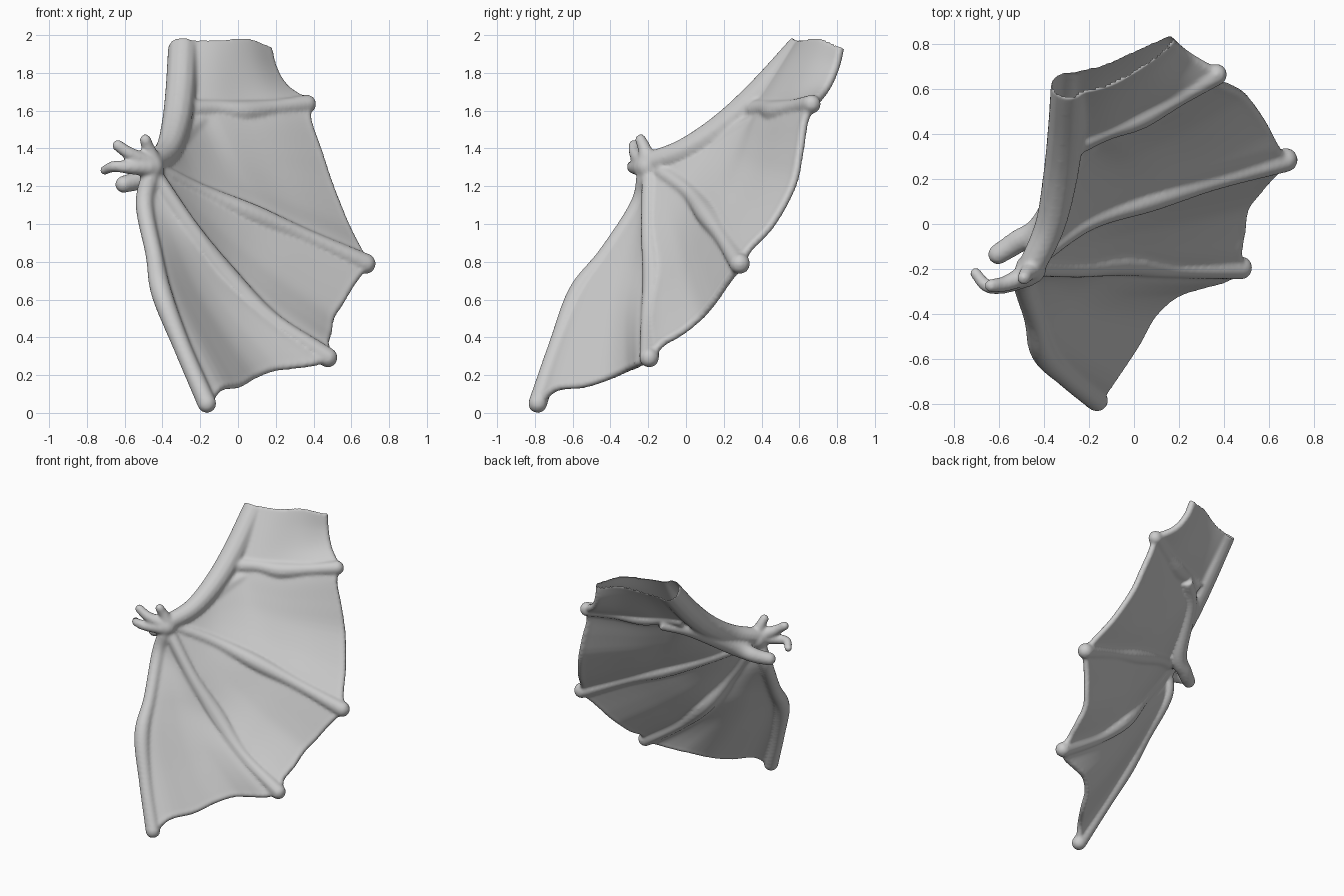
import bpy
import bmesh
from mathutils import Vector

cube = bpy.data.objects.get("Cube")
if cube:
    bpy.data.objects.remove(cube, do_unlink=True)

skin = bpy.data.materials.new("grey_skin")
skin.use_nodes = True
skin.diffuse_color = (0.6, 0.6, 0.6, 1)
skin.node_tree.nodes["Principled BSDF"].inputs["Base Color"].default_value = (0.6, 0.6, 0.6, 1)
parts = []


def smooth_path(points, t):
    """Catmull-Rom point at t in 0..1 along the control points."""
    p = [Vector(q) for q in points]
    p = [p[0] * 2 - p[1]] + p + [p[-1] * 2 - p[-2]]
    u = t * (len(points) - 1)
    i = min(int(u), len(points) - 2)
    f = u - i
    a, b, c, d = p[i:i + 4]
    return 0.5 * (2 * b + (c - a) * f + (2 * a - 5 * b + 4 * c - d) * f ** 2
                  + (3 * b - a - 3 * c + d) * f ** 3)


def add_object(name, data):
    obj = bpy.data.objects.new(name, data)
    bpy.context.collection.objects.link(obj)
    parts.append(obj)
    return obj


def knob(name, centre, radius):
    bpy.ops.mesh.primitive_uv_sphere_add(segments=16, ring_count=10, radius=radius, location=centre)
    bpy.context.object.name = name
    parts.append(bpy.context.object)


def bone(name, points, radii, round_tip=True):
    """Tapered round tube along a smooth path."""
    curve = bpy.data.curves.new(name, "CURVE")
    curve.dimensions = "3D"
    curve.bevel_depth = 1
    curve.bevel_resolution = 4
    curve.use_fill_caps = True
    spline = curve.splines.new("POLY")
    steps = 8 * (len(points) - 1)
    spline.points.add(steps)
    for i, point in enumerate(spline.points):
        t = i / steps
        point.co = (*smooth_path(points, t), 1)
        point.radius = smooth_path([(r, 0, 0) for r in radii], t).x
    add_object(name, curve)
    if round_tip:
        knob(name + "_tip", points[-1], radii[-1])


def sheet(name, place, thickness, weight=lambda s, t: 1, n=24):
    """Grid of points place(s, t), thickened by thickness * weight(s, t)."""
    grid = [(i / n, j / n) for j in range(n + 1) for i in range(n + 1)]
    w = n + 1
    faces = [(j * w + i, j * w + i + 1, j * w + i + w + 1, j * w + i + w)
             for j in range(n) for i in range(n)]
    mesh = bpy.data.meshes.new(name)
    mesh.from_pydata([place(*st) for st in grid], [], faces)
    obj = add_object(name, mesh)
    group = obj.vertex_groups.new(name="thickness")
    for k, st in enumerate(grid):
        group.add([k], weight(*st), "REPLACE")
    solid = obj.modifiers.new("thickness", "SOLIDIFY")
    solid.thickness = thickness
    solid.offset = 0
    solid.vertex_group = "thickness"


def web(name, low, high, edge):
    """Skin stretched from the wrist between two bones out to a free edge."""
    rim = [low[-1]] + edge + [high[-1]]

    def place(s, t):
        t = 0.04 + 0.96 * t
        flat = smooth_path(low, t).lerp(smooth_path(high, t), s)
        end = Vector(low[-1]).lerp(Vector(high[-1]), s)
        return flat + (smooth_path(rim, s) - end) * t ** 2
    sheet(name, place, 0.042)
    bone(name + "_rim", rim, [0.024] * len(rim), False)


# Bone paths, from the wrist outwards
front_finger = [(-0.46, -0.21, 1.27), (-0.495, -0.25, 1.1), (-0.445, -0.42, 0.84),
                (-0.405, -0.57, 0.635), (-0.3, -0.68, 0.36), (-0.165, -0.785, 0.05)]
middle_finger = [(-0.45, -0.19, 1.27), (-0.245, -0.195, 0.97), (-0.05, -0.17, 0.71),
                 (0.18, -0.195, 0.49), (0.475, -0.195, 0.293)]
rear_finger = [(-0.44, -0.15, 1.29), (-0.2, 0.015, 1.17), (0.085, 0.115, 1.045),
               (0.36, 0.195, 0.93), (0.675, 0.285, 0.79)]
arm = [(-0.46, -0.2, 1.32), (-0.375, -0.01, 1.385), (-0.33, 0.2, 1.515),
       (-0.305, 0.4, 1.695), (-0.29, 0.62, 1.935)]
strut = [(-0.24, 0.37, 1.605), (-0.12, 0.42, 1.61), (0.025, 0.48, 1.595),
         (0.2, 0.57, 1.615), (0.365, 0.665, 1.635)]

# Bones
bone("front_finger", front_finger, [0.05, 0.048, 0.046, 0.056, 0.048, 0.051])
bone("middle_finger", middle_finger, [0.045, 0.045, 0.062, 0.046, 0.053])
bone("rear_finger", rear_finger, [0.045, 0.045, 0.058, 0.045, 0.055])
bone("strut", strut, [0.055, 0.048, 0.06, 0.046, 0.05])
bone("arm", arm, [0.06, 0.068, 0.078, 0.082, 0.082], False)

# Forearm ridge along the back, ending in the wrist spur
bone("forearm", [(-0.1, 0.45, 1.56), (-0.25, 0.3, 1.5), (-0.4, 0.0, 1.3),
                 (-0.52, -0.08, 1.235), (-0.605, -0.135, 1.21)],
     [0.04, 0.05, 0.06, 0.052, 0.046])

# Hand with small claws
knob("wrist", (-0.46, -0.2, 1.3), 0.07)
bone("long_claw", [(-0.47, -0.23, 1.3), (-0.58, -0.275, 1.3), (-0.655, -0.275, 1.305),
                   (-0.705, -0.22, 1.285)], [0.05, 0.036, 0.03, 0.026])
bone("middle_claw", [(-0.47, -0.22, 1.32), (-0.57, -0.265, 1.37), (-0.635, -0.275, 1.415)],
     [0.05, 0.036, 0.031])
bone("upper_claw", [(-0.45, -0.2, 1.33), (-0.475, -0.22, 1.4), (-0.49, -0.24, 1.445)],
     [0.05, 0.036, 0.031])

# Skin webs with scalloped free edges
web("front_web", front_finger, middle_finger,
    [(-0.1, -0.69, 0.135), (0, -0.54, 0.155), (0.08, -0.4, 0.2), (0.18, -0.31, 0.24),
     (0.29, -0.27, 0.255), (0.4, -0.24, 0.27)])
web("middle_web", middle_finger, rear_finger,
    [(0.46, -0.13, 0.37), (0.475, -0.03, 0.43), (0.49, 0.07, 0.51), (0.54, 0.14, 0.59),
     (0.6, 0.21, 0.69)])
web("rear_web", rear_finger, arm[:3] + strut,
    [(0.63, 0.33, 0.87), (0.565, 0.45, 1.0), (0.485, 0.56, 1.2), (0.425, 0.6, 1.38),
     (0.37, 0.625, 1.54)])

# Shoulder skin, thickening from the strut to the cut end
shoulder_edge = [(-0.27, 0.63, 1.935), (-0.12, 0.665, 1.945), (0.03, 0.74, 1.965), (0.155, 0.815, 1.935)]
shoulder_rim = [strut[-1], (0.25, 0.735, 1.715), (0.185, 0.785, 1.82), shoulder_edge[-1]]


def shoulder_place(s, t):
    flat = smooth_path(strut, s).lerp(smooth_path(shoulder_edge, s), t)
    straight = Vector(shoulder_rim[0]).lerp(Vector(shoulder_rim[-1]), t)
    return flat + (smooth_path(shoulder_rim, t) - straight) * s ** 2


sheet("shoulder_skin", shoulder_place, 0.13, lambda s, t: 0.4 + 0.6 * t * (1 - s ** 2))
bone("shoulder_rim", shoulder_rim, [0.03, 0.026, 0.026, 0.026], False)

# Join everything and blend it into one smooth skin
bpy.ops.object.select_all(action="DESELECT")
for obj in parts:
    obj.select_set(True)
bpy.context.view_layer.objects.active = parts[0]
bpy.ops.object.convert(target="MESH")
bpy.ops.object.join()
wing = bpy.context.object
wing.name = "wing"
bpy.ops.object.transform_apply(location=True, rotation=True, scale=True)
remesh = wing.modifiers.new("blend", "REMESH")
remesh.mode = "VOXEL"
remesh.voxel_size = 0.011
soften = wing.modifiers.new("soften", "SMOOTH")
soften.factor = 0.5
soften.iterations = 6
bpy.ops.object.convert(target="MESH")
mesh = bpy.context.object.data

# Leave the cut end of the shoulder open
cut_direction = Vector((0, 0.74, 0.67))
bm = bmesh.new()
bm.from_mesh(mesh)
bm.normal_update()
cap = [f for f in bm.faces
       if f.calc_center_median().z > 1.84 and f.normal.dot(cut_direction) > 0.75]
bmesh.ops.delete(bm, geom=cap, context="FACES")
bm.to_mesh(mesh)
bm.free()
mesh.materials.clear()
mesh.materials.append(skin)
bpy.ops.object.shade_smooth()
